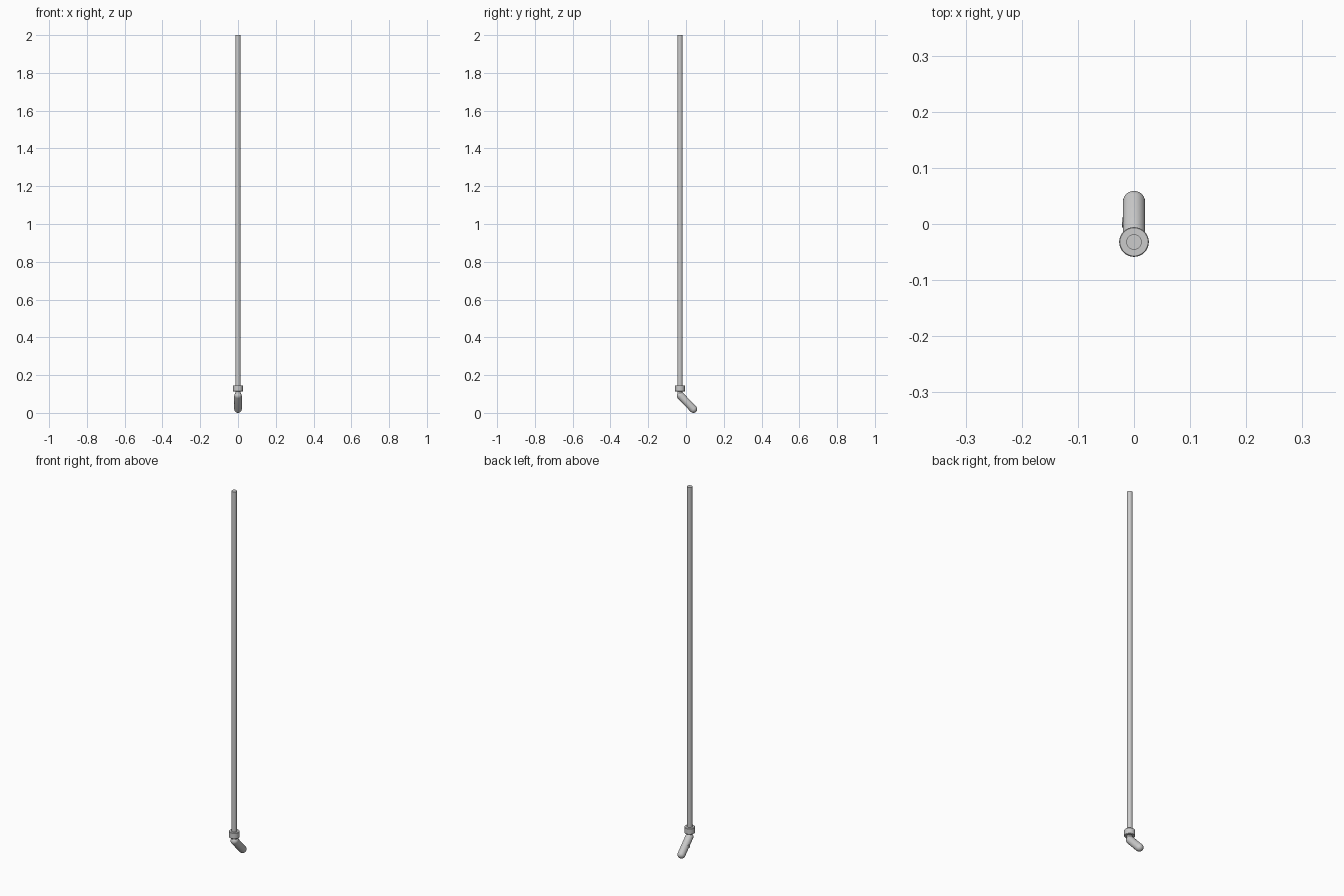
import bpy
from mathutils import Vector

if "Cube" in bpy.data.objects:
    bpy.data.objects.remove(bpy.data.objects["Cube"])

AXIS_Y = -0.032


def finish(ob, name):
    ob.name = name
    bpy.ops.object.select_all(action='DESELECT')
    ob.select_set(True)
    bpy.context.view_layer.objects.active = ob
    bpy.ops.object.shade_smooth_by_angle()
    return ob


def lathe(name, profile, start, direction, segs=32):
    # spin a closed (radius, height) profile around an axis
    import math
    rot = Vector(direction).to_track_quat('Z', 'Y')
    verts, faces, rings = [], [], []
    for r, h in profile:
        if r < 1e-6:
            rings.append([len(verts)] * segs)
            verts.append(Vector((0, 0, h)))
        else:
            rings.append(list(range(len(verts), len(verts) + segs)))
            verts += [Vector((r * math.cos(2 * math.pi * i / segs),
                              r * math.sin(2 * math.pi * i / segs), h)) for i in range(segs)]
    for a, b in zip(rings, rings[1:]):
        for i in range(segs):
            j = (i + 1) % segs
            faces.append(list(dict.fromkeys((a[i], a[j], b[j], b[i]))))
    me = bpy.data.meshes.new(name)
    me.from_pydata([rot @ v + Vector(start) for v in verts], [], faces)
    ob = bpy.data.objects.new(name, me)
    bpy.context.collection.objects.link(ob)
    return finish(ob, name)


def capsule(name, a, b, r, steps=8):
    import math
    d = Vector(b) - Vector(a)
    arc = [math.pi / 2 * i / steps for i in range(steps + 1)]
    low = [(r * math.sin(t), -r * math.cos(t)) for t in arc]
    high = [(r * math.cos(t), d.length + r * math.sin(t)) for t in arc]
    low[0], high[-1] = (0, -r), (0, d.length + r)
    return lathe(name, low + high, a, d)


# long straight rod
lathe("rod", [(0, 0), (0.0137, 0), (0.0137, 1.87), (0, 1.87)], (0, AXIS_Y, 0.13), (0, 0, 1))

# collar clamping the rod, with softened rims
lathe("collar", [(0, 0), (0.025, 0), (0.0265, 0.002), (0.0265, 0.031), (0.025, 0.033), (0, 0.033)],
      (0, AXIS_Y, 0.113), (0, 0, 1))

# short neck under the collar
lathe("neck", [(0, 0), (0.014, 0), (0.014, 0.03), (0, 0.03)], (0, AXIS_Y, 0.09), (0, 0, 1))

# slanted rounded head
capsule("angled_head", (0, 0.039, 0.02), (0, AXIS_Y + 0.003, 0.091), 0.02)

# small button on the left of the head
lathe("side_button", [(0, 0), (0.009, 0), (0.009, 0.012), (0, 0.012)], (-0.009, 0.003, 0.056), (-1, 0, 0))
